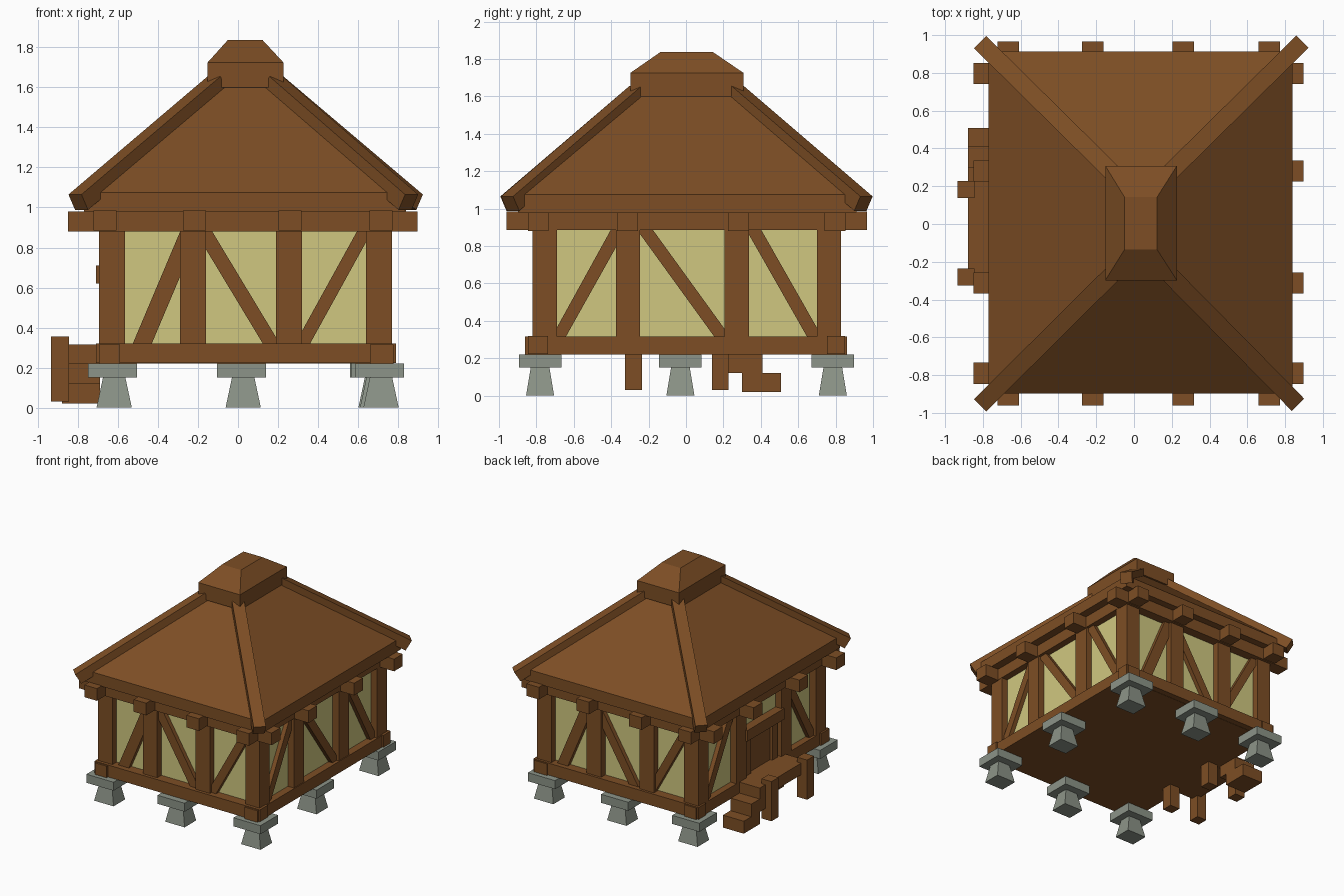
import bpy, bmesh
from mathutils import Vector, Matrix

if "Cube" in bpy.data.objects:
    bpy.data.objects.remove(bpy.data.objects["Cube"])


def material(name, rgb):
    m = bpy.data.materials.new(name)
    m.diffuse_color = (*rgb, 1)
    m.use_nodes = True
    m.node_tree.nodes["Principled BSDF"].inputs["Base Color"].default_value = m.diffuse_color
    return m


WOOD = material("brown wood", (0.205, 0.076, 0.018))
PLASTER = material("cream plaster", (0.63, 0.575, 0.215))
STONE = material("grey stone", (0.262, 0.296, 0.246))


def finish(name, bm, mat):
    bmesh.ops.recalc_face_normals(bm, faces=bm.faces)
    me = bpy.data.meshes.new(name)
    bm.to_mesh(me)
    bm.free()
    me.materials.append(mat)
    ob = bpy.data.objects.new(name, me)
    bpy.context.collection.objects.link(ob)
    return ob


def frustum(name, low, z0, high, z1, mat=WOOD):
    """Solid between two rectangles (x0, x1, y0, y1) at heights z0 and z1."""
    bm = bmesh.new()
    rings = []
    for (x0, x1, y0, y1), z in ((low, z0), (high, z1)):
        rings.append([bm.verts.new((x, y, z)) for x, y in
                      ((x0, y0), (x1, y0), (x1, y1), (x0, y1))])
    a, b = rings
    bm.faces.new(a)
    bm.faces.new(b)
    for i in range(4):
        j = (i + 1) % 4
        bm.faces.new((a[i], a[j], b[j], b[i]))
    return finish(name, bm, mat)


def box(name, x0, x1, y0, y1, z0, z1, mat=WOOD):
    return frustum(name, (x0, x1, y0, y1), z0, (x0, x1, y0, y1), z1, mat)


def around(x, y, rx, ry):
    return (x - rx, x + rx, y - ry, y + ry)


CX, CY = 0.0375, 0.005   # centre of the house body

# Stone footings (none under the porch side's middle)
for x, y in ((-0.627, -0.78), (0.018, -0.78), (0.707, -0.78), (0.69, -0.03),
             (-0.627, 0.785), (0.018, 0.785), (0.682, 0.785)):
    frustum("footing", around(x + 0.008, y, 0.088, 0.075), 0,
            around(x + 0.008, y, 0.056, 0.05), 0.15, STONE)
    box("footing_cap", *around(x, y, 0.123, 0.114), 0.15, 0.22, STONE)

# Floor, plaster walls and crossing sill beams
box("floor", -0.66, 0.73, -0.8, 0.8, 0.22, 0.31)
box("plaster_walls", -0.64, 0.715, -0.765, 0.775, 0.3, 0.95, PLASTER)
for y0, y1 in ((-0.845, -0.737), (0.755, 0.85)):
    box("long_sill", -0.71, 0.79, y0, y1, 0.222, 0.32)
for x0, x1 in ((-0.695, -0.59), (0.66, 0.777)):
    box("side_sill", x0, x1, -0.86, 0.86, 0.22, 0.315)

# Wall posts
POST_X = (-0.63, -0.225, 0.255, 0.705)
POST_Y = (-0.755, -0.31, 0.272, 0.765)
for i, x in enumerate(POST_X):
    for j, y in enumerate(POST_Y):
        if i in (0, 3) or j in (0, 3):
            box("post", *around(x, y, 0.065, 0.065), 0.31, 0.95)

# Ceiling beams, with ends showing outside the walls
for x in (-0.665, -0.218, 0.26, 0.715):
    box("ceiling_beam_lengthwise", x - 0.057, x + 0.057, -0.96, 0.967, 0.885, 0.985)
for y in (-0.79, -0.312, 0.28, 0.797):
    box("ceiling_beam_crosswise", -0.85, 0.898, y - 0.056, y + 0.056, 0.88, 0.98)

# Slanted braces: (bottom start, bottom end, top start, top end) along the wall
BRACES_X = ((-0.53, -0.435, -0.285, -0.19), (0.13, 0.215, -0.22, -0.135),
            (0.28, 0.355, 0.60, 0.675))
BRACES_Y = ((-0.72, -0.645, -0.40, -0.32), (0.155, 0.24, -0.265, -0.18),
            (0.65, 0.73, 0.32, 0.40))
for a, b, c, d in BRACES_X:
    frustum("front_brace", (a, b, -0.8, -0.74), 0.31, (c, d, -0.8, -0.74), 0.89)
    m = 2 * CX
    frustum("back_brace", (m - b, m - a, 0.75, 0.81), 0.31,
            (m - d, m - c, 0.75, 0.81), 0.89)
for i, (a, b, c, d) in enumerate(BRACES_Y):
    frustum("right_brace", (0.69, 0.75, a, b), 0.31, (0.69, 0.75, c, d), 0.89)
    if i != 1:
        m = 2 * CY
        frustum("left_brace", (-0.675, -0.61, m - b, m - a), 0.31,
                (-0.675, -0.61, m - d, m - c), 0.89)

# Door on the left side
box("door", -0.655, -0.62, -0.16, 0.13, 0.31, 0.64)
for y in (-0.19, 0.155):
    box("door_jamb", -0.675, -0.62, y - 0.035, y + 0.035, 0.31, 0.64)
box("door_lintel", -0.71, -0.62, -0.26, 0.22, 0.62, 0.71)

# Porch deck, posts and steps
box("porch_deck", -0.88, -0.66, -0.3, 0.3, 0.22, 0.315)
for y in (-0.28, 0.183):
    box("porch_outer_post", -0.935, -0.845, y - 0.045, y + 0.045, 0.03, 0.355)
    box("porch_inner_post", -0.66, -0.57, y - 0.045, y + 0.045, 0.03, 0.25)
box("upper_step", -0.88, -0.69, 0.225, 0.41, 0.12, 0.225)
box("lower_step", -0.88, -0.69, 0.3, 0.507, 0.02, 0.122)

# Roof: eaves board, slopes and ridge cap
EAVES = (-0.77, 0.84, -0.898, 0.912)
box("eaves", *EAVES, 0.98, 1.075)
frustum("roof_slopes", EAVES, 1.075, (-0.14, 0.21, -0.27, 0.28), 1.61)
CAP = (-0.152, 0.227, -0.298, 0.308)
box("ridge_cap_base", *CAP, 1.6, 1.725)
frustum("ridge_cap_top", CAP, 1.725, (-0.05, 0.122, -0.135, 0.142), 1.838)

# Hip beams along the four roof edges
for foot, head in (((-0.815, -0.96), (-0.12, -0.27)), ((-0.815, 0.963), (-0.12, 0.277)),
                   ((0.868, -0.957), (0.19, -0.27)), ((0.892, 0.965), (0.195, 0.277))):
    p, q = Vector((*foot, 1.065)), Vector((*head, 1.655))
    along = (q - p).normalized()
    side = Vector((0, 0, 1)).cross(along).normalized()
    up = along.cross(side)
    rot = Matrix((along, side, up)).transposed().to_4x4()
    thick = 0.09
    size = Matrix.Diagonal(((q - p).length, 0.092, thick, 1))
    bm = bmesh.new()
    bmesh.ops.create_cube(bm, size=1,
                          matrix=Matrix.Translation((p + q) / 2 - up * thick / 2) @ rot @ size)
    finish("hip_beam", bm, WOOD)
